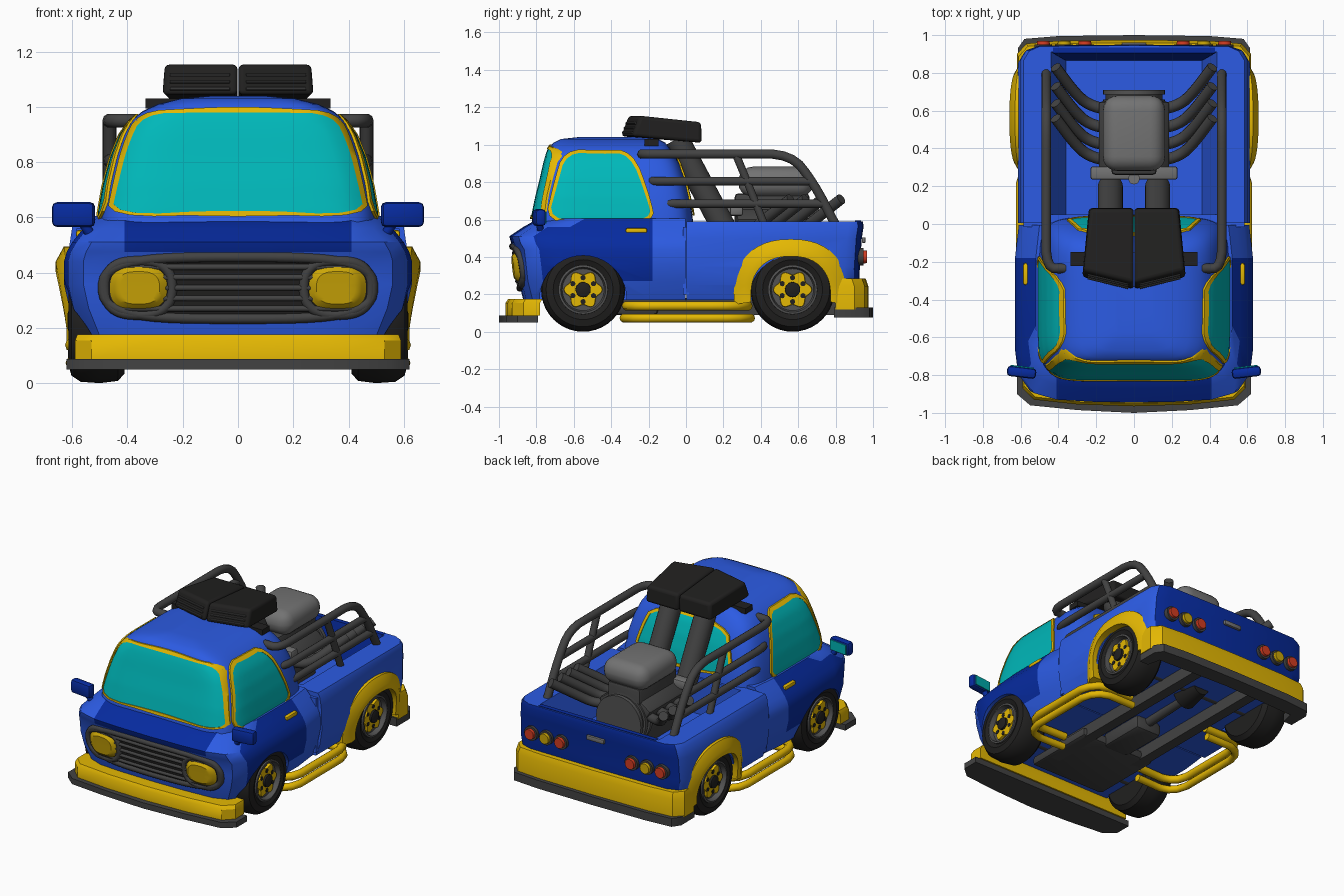
import bpy, bmesh, math
from mathutils import Vector, Matrix, Euler
from mathutils.bvhtree import BVHTree

if "Cube" in bpy.data.objects:
    bpy.data.objects.remove(bpy.data.objects["Cube"])
def mat(name, *rgb):
    m = bpy.data.materials.new(name)
    m.diffuse_color = (*rgb, 1)
    m.use_nodes = True
    m.node_tree.nodes["Principled BSDF"].inputs["Base Color"].default_value = m.diffuse_color
    return m
BLUE, NAVY = mat("blue", .025, .105, .77), mat("dark_blue", .002, .024, .35)
YELLOW, TEAL = mat("yellow", .78, .48, .001), mat("teal_glass", 0, .48, .49)
STEEL, BLACK = mat("dark_grey", .055, .055, .055), mat("black", .015, .0145, .014)
GREY, RED = mat("engine_grey", .17, .17, .17), mat("red", .65, .045, .015)
LAMP, RIM = mat("lamp_yellow", .6, .38, .002), mat("rim_grey", .085, .085, .085)
def link(name, data, m):
    data.materials.append(m)
    o = bpy.data.objects.new(name, data)
    bpy.context.collection.objects.link(o)
    return o
def finish(name, bm, m, face=None):
    bmesh.ops.recalc_face_normals(bm, faces=bm.faces)
    if face and sum((f.normal * f.calc_area() for f in bm.faces), Vector()).dot(face) < 0:
        bmesh.ops.reverse_faces(bm, faces=bm.faces)
    me = bpy.data.meshes.new(name)
    bm.to_mesh(me)
    return link(name, me, m)
def loft(name, rings, m, cap=(True, True), face=None):
    bm = bmesh.new()
    vs = [[bm.verts.new(p) for p in r] for r in rings]
    for a, b in zip(vs, vs[1:]):
        for i in range(len(a)): bm.faces.new((a[i - 1], a[i], b[i], b[i - 1]))
    for on, end in zip(cap, (vs[0], vs[-1])):
        if on: bm.faces.new(end)
    return finish(name, bm, m, face)
def box(name, c, size, m, bevel=0, rot=(0, 0, 0), seg=2):
    bm = bmesh.new()
    bmesh.ops.create_cube(bm, size=1, matrix=Matrix.Diagonal((*size, 1)))
    if bevel: bmesh.ops.bevel(bm, geom=bm.edges[:], offset=bevel, segments=seg, affect='EDGES', profile=.5)
    bmesh.ops.transform(bm, matrix=Matrix.Translation(c) @ Euler(rot).to_matrix().to_4x4(), verts=bm.verts)
    return finish(name, bm, m)
def cyl(name, a, b, r, m, n=24, r2=None):
    a, b, bm = Vector(a), Vector(b), bmesh.new()
    M = Matrix.Translation((a + b) / 2) @ (b - a).to_track_quat('Z', 'Y').to_matrix().to_4x4()
    bmesh.ops.create_cone(bm, cap_ends=True, segments=n, radius1=r, radius2=r2 or r, depth=(b - a).length, matrix=M)
    return finish(name, bm, m)
def chaikin(p, closed, n=2):
    p = [Vector(q) for q in p]
    for _ in range(n):
        q = [a.lerp(b, t) for a, b in zip(p, p[1:] + p[:closed]) for t in (.25, .75)]
        p = q if closed else [p[0]] + q + [p[-1]]
    return p
def tube(name, pts, r, m, closed=False, smooth=2):
    cu = bpy.data.curves.new(name, 'CURVE')
    cu.dimensions, cu.bevel_depth, cu.bevel_resolution, cu.use_fill_caps = '3D', r, 3, True
    p, s = chaikin(pts, closed, smooth), cu.splines.new('POLY')
    s.points.add(len(p) - 1)
    for k, q in zip(s.points, p): k.co = (*q, 1)
    s.use_cyclic_u = closed
    link(name, cu, m)
def ring(half, z, k=1):
    return [(x * k, y * k, z) for x, y in half + [(-x, y) for x, y in reversed(half) if x > 1e-6]]
def prism(name, half, z0, z1, m, k=1):
    loft(name, [ring(half, z0), ring(half, z1 * .75 + z0 * .25), ring(half, z1, k)], m)
def cut(o, cutter):
    md = o.modifiers.new("cut", 'BOOLEAN')
    md.operation, md.object, md.solver = 'DIFFERENCE', cutter, 'EXACT'
    bpy.context.view_layer.objects.active = o
    bpy.ops.object.modifier_apply(modifier=md.name)
    bpy.data.objects.remove(cutter)
def paint(o, m, rule):
    o.data.materials.append(m)
    for f in o.data.polygons: f.material_index = int(rule(f.center, f.normal))
    return BVHTree.FromPolygons([v.co for v in o.data.vertices], [p.vertices[:] for p in o.data.polygons])
def project(bvh, pts, axis, s, off):
    out, d = [], Vector((-s, 0, 0)) if axis == 'x' else Vector((0, -s, 0))
    for a, b in pts:
        org = (Vector((0, a, b)) if axis == 'x' else Vector((a, 0, b))) - 2 * d
        out.append((bvh.ray_cast(org, d)[0] or bvh.find_nearest(org + 1.4 * d)[0]) - d * off)
    return out
def plate(name, bvh, outline, axis, s, m, off=.007, bulge=0, band=None, pipe=None, rounds=2):
    """Sheet wrapped on a surface, with an optional flat band or pipe as border."""
    p, o, face = chaikin(outline, True, rounds), [], Vector((s, 0, 0) if axis == 'x' else (0, s, 0))
    for a, b in zip(p, p[1:] + p[:1]):
        n = max(1, math.ceil((b - a).length / .04))
        o += [a.lerp(b, t / n) for t in range(n)]
    c = sum(o, Vector((0, 0))) / len(o)
    loft(name, [project(bvh, [c + (q - c) * k for q in o], axis, s, off + bulge * min(1, 4 * (1 - k)))
         for k in (1, .93, .85, .74, .62, .5, .38, .26, .14, .04)], m, (False, True), face)
    if band:
        grow = [q + (q - c).normalized() * .02 for q in o]
        loft(name + "_frame", [project(bvh, r, axis, s, h) for r, h in ((grow, .002), (grow, .012), (o, .012), (o, .003))],
             band, (False, False), face)
    if pipe: tube(name + "_ring", project(bvh, o, axis, s, .003), .019, pipe, True, 0)
def oval(cx, cz, a, b, e=.55, f=.7, n=24):
    pw = lambda v, e: math.copysign(abs(v) ** e, v)
    ang = [2 * math.pi * (i + .5) / n for i in range(n)]
    return [(cx + a * pw(math.cos(t), e), cz + b * pw(math.sin(t), f)) for t in ang]
# front body: stacked plan outlines (z, half width, nose y)
body = loft("front_body", [ring([(0, f), (.22, f + .004), (.41, f + .015), (w - .07, f + .05), (w - .015, f + .13),
    (w, f + .25), (w, -.18), (w - .02, -.004)], z) for z, w, f in [(.17, .57, -.87), (.27, .61, -.895), (.36, .63, -.905),
    (.44, .63, -.915), (.475, .62, -.935), (.51, .6, -.945), (.56, .56, -.87), (.605, .52, -.79)]], BLUE)
body_tree = paint(body, NAVY, lambda c, n: (abs(n.x) > .7 and c.z > .27 and -.77 < c.y < -.18)
                  or (c.z > .475 and c.y < -.78 and abs(c.x) < .4 and n.y < -.2))
# pickup bed with open cavity
bed = loft("pickup_bed", [ring([(0, b), (.5, b - .005), (w - .03, b - .03), (w, b - .08), (w, .004)], z) for z, w, b in
    [(.17, .57, .91), (.25, .6, .925), (.35, .615, .93), (.5, .61, .94), (.565, .6, .95), (.59, .585, .945)]], BLUE)
paint(bed, NAVY, lambda c, n: n.y > .85)
cut(bed, loft("bed_cutter", [ring([(w, .05), (w, y)], z) for z, w, y in ((.35, .36, .87), (.7, .475, .93))], BLUE))
loft("tailgate_lining", [ring([(w, y), (w, y + .03)], z) for z, w, y in ((.36, .36, .865), (.594, .43, .905))], NAVY)
box("body_seam", (0, 0, .38), (1.17, .03, .36), BLUE)
for o, y, s in ((body, -.55, 1), (body, -.55, -1), (bed, .57, 1), (bed, .57, -1)):
    cut(o, cyl("arch_cutter", (s * .425, y, .175), (s * .8, y, .175), .232, BLACK, 40))
# cab: stacked rounded outlines (z, half width, front, back)
cab = loft("cab", [[(x, y, z) for x, y in oval(0, (f + b) / 2, w, (b - f) / 2, .31, .31, 72)] for z, w, f, b in
    [(.55, .505, -.83, .04), (.62, .5, -.82, .035), (.72, .482, -.8, .02), (.82, .455, -.775, -.005),
     (.9, .422, -.757, -.035), (.95, .387, -.743, -.065), (.985, .345, -.73, -.09), (1.01, .29, -.71, -.11),
     (1.03, .21, -.67, -.15), (1.04, .1, -.58, -.25)]], BLUE)
cab_tree = paint(cab, NAVY, lambda c, n: False)
# windows
plate("windshield", cab_tree, [(-.46, .605), (0, .63), (.46, .605), (.435, .72), (.4, .86), (.345, .975), (.15, .98),
      (-.15, .98), (-.345, .975), (-.4, .86), (-.435, .72)], 'y', -1, TEAL, band=YELLOW)
plate("rear_window", cab_tree, [(-.35, .64), (.35, .64), (.31, .8), (.26, .93), (-.26, .93), (-.31, .8)], 'y', 1, TEAL, band=YELLOW)
for s in (1, -1):
    plate("side_window", cab_tree, [(-.74, .595), (-.45, .6), (-.18, .595), (-.21, .72), (-.3, .955), (-.45, .95),
          (-.64, .96), (-.69, .78)], 'x', s, TEAL, band=YELLOW)
    plate("headlight_socket", body_tree, oval(s * .36, .345, .122, .098, .75, .8), 'y', -1, BLACK, .012, pipe=STEEL, rounds=1)
    plate("headlight", body_tree, oval(s * .36, .345, .104, .08, .7, .8), 'y', -1, LAMP, .014, .02, rounds=1)
# grille
plate("grille_back", body_tree, oval(0, .345, .49, .112), 'y', -1, BLACK, pipe=STEEL, rounds=1)
for z in (.27, .307, .345, .383, .42):
    tube("grille_bar", project(body_tree, [(-.43 + .043 * i, z) for i in range(21)], 'y', -1, .008), .011, STEEL, smooth=0)
# bumpers and lips
prism("front_bumper", [(0, -.965), (.3, -.955), (.53, -.93), (.59, -.87), (.59, -.78)], .088, .176, YELLOW, .985)
prism("front_lip", [(0, -1), (.3, -.985), (.55, -.96), (.62, -.9), (.62, -.79)], .05, .088, STEEL)
prism("rear_bumper", [(0, .975), (.4, .97), (.57, .955), (.62, .9), (.62, .8), (.55, .8), (.53, .88), (0, .9)], .12, .285, YELLOW, .985)
prism("rear_lip", [(0, 1), (.4, .995), (.58, .98), (.615, .93), (.615, .79), (.55, .79), (.53, .88), (0, .9)], .075, .13, STEEL)
box("tailgate_handle", (0, .95, .49), (.13, .02, .03), GREY, .006)
for s in (1, -1):
    for x, m in ((.26, RED), (.37, LAMP), (.48, RED)):  # tail lights
        cyl("light_ring", (s * x, .9, .4), (s * x, .95, .4), .047, STEEL)
        cyl("tail_light", (s * x, .9, .4), (s * x, .968, .4), .04, m, r2=.033)
    # rear wheel flare, widest at its shoulders
    rings = []
    for t in [math.radians(-6 + 8 * i) for i in range(25)]:
        c, d = (math.copysign(abs(v) ** .85, v) for v in (math.cos(t), math.sin(t)))
        w = .62 + .04 * max(0, math.sin(t))
        rings.append([(s * x, .56 + r * c, .19 + r * d) for r, x in
                      ((.213, .5), (.213, w), (.25, w), (.305, w - .03), (.305, .5))])
    loft("rear_flare", rings, YELLOW)
    for y in (-.55, .57):  # wheels
        def turn(name, prof, m, n=40, lobe=0):
            ang = [(2 * math.pi * i / n, lobe * math.cos(12 * math.pi * i / n)) for i in range(n)]
            loft(name, [[(s * x, y + (r + l) * math.cos(a), .225 + (r + l) * math.sin(a)) for a, l in ang] for x, r in prof], m)
        turn("tyre", [(.41, .12), (.41, .19), (.435, .217), (.5, .225), (.57, .22), (.603, .198), (.613, .16), (.6, .13), (.57, .125)], BLACK)
        turn("rim", [(.56, .134), (.612, .132), (.614, .12), (.582, .112)], RIM)
        turn("rim_star", [(.575, .093), (.598, .09)], YELLOW, 48, .012)
        turn("hub", [(.575, .042), (.612, .04), (.618, .025)], BLACK, 20)
        for a in [math.pi * (k + .5) / 3 for k in range(6)]:
            p, q = y + .064 * math.cos(a), .225 + .064 * math.sin(a)
            cyl("rim_hole", (s * .58, p, q), (s * .6, p, q), .014, BLACK, 10)
    for z, r, e in ((.138, .026, .33), (.073, .024, .345)):
        tube("side_step", [(s * .3, .02 - e, z), (s * .6, .01 - e, z), (s * .6, 0, z), (s * .6, e, z), (s * .3, e, z)], r, YELLOW)
    # door handle and mirror
    box("door_handle", (s * .567, -.265, .54), (.04, .115, .028), YELLOW, .01)
    box("side_mirror", (s * .595, -.785, .61), (.155, .055, .09), NAVY, .018, (0, 0, s * .12))
    box("mirror_glass", (s * .592, -.756, .61), (.125, .006, .065), TEAL, 0, (0, 0, s * .12))
    tube("mirror_stem", [(s * .49, -.75, .52), (s * .53, -.775, .53), (s * .56, -.785, .58)], .018, NAVY)
    # bed rails
    X = s * .465
    tube("top_rail", [(s * .36, -.235, .95), (X, -.235, .95), (X, 0, .95), (X, .3, .95), (X, .56, .95), (X, .68, .8), (X, .8, .57)], .026, STEEL)
    for z, a, b in ((.805, -.19, .68), (.685, -.13, .745)):
        tube("side_rail", [(s * .39, a, z), (X, a, z), (X, .1, z), (X, b, z)], .024, STEEL)
    tube("rail_post", [(X, .27, .94), (X, .32, .82), (X, .42, .57)], .022, STEEL)
    # air scoop, slats and duct
    plan = [(.002, -.35, 1.045), (.275, -.285, 1.045), (.24, .085, 1.01), (.002, .085, 1.01)]
    scoop = loft("air_scoop", [[(s * x, y, z) for x, y, z in plan],
                 [(s * x * .97, y + (.04 if y < 0 else -.005), z + .11) for x, y, z in plan]], BLACK)
    bv = scoop.modifiers.new("soft", 'BEVEL')
    bv.width, bv.segments = .018, 3
    for z, y in ((1.065, -.338), (1.09, -.328), (1.115, -.319)):
        cyl("scoop_slat", (s * .03, y, z), (s * .245, y + .051, z), .006, STEEL, 8)
    cyl("intake_duct", (s * .125, -.05, 1.03), (s * .125, .2, .56), .066, STEEL)
    # exhaust headers, cylinder bank and chassis rail
    for y in (.36, .44, .53, .63):
        tube("exhaust_pipe", [(s * .12, y - .03, .56), (s * .24, y, .55), (s * .31, y + .06, .6), (s * .415, y + .2, .71)], .03, STEEL)
    box("cylinder_bank", (s * .1, .46, .57), (.12, .38, .16), STEEL, .02, (0, s * .6, 0))
    box("chassis_rail", (s * .22, .2, .13), (.07, 1.4, .08), STEEL)
# engine
box("scoop_bar", (0, -.185, 1.012), (.67, .075, .036), BLACK)
box("engine_block", (0, .46, .54), (.24, .4, .4), STEEL, .02)
box("supercharger", (0, .48, .8), (.33, .4, .165), GREY, .078, seg=5)
box("intake_manifold", (0, .27, .65), (.46, .07, .06), GREY, .012)
cyl("manifold_cap", (0, .24, .62), (0, .24, .7), .03, GREY)
for k, r in enumerate((.165, .15, .165, .15, .165)):
    cyl("engine_pulley", (0, .585 + .025 * k, .52), (0, .61 + .025 * k, .52), r, STEEL if k % 2 else RIM, 28)
# underside
box("skid_plate", (0, -.4, .12), (.56, .5, .06), STEEL, .02)
box("gearbox", (0, -.02, .13), (.2, .34, .1), STEEL, .03)
cyl("drive_shaft", (0, .1, .15), (0, .57, .17), .03, STEEL, 16)
for y in (-.55, .57): cyl("axle", (-.45, y, .2), (.45, y, .2), .035, STEEL, 16)
cyl("differential", (0, .49, .19), (0, .65, .19), .09, BLACK, 20, .06)
# smooth shading with sharp edges
for o in bpy.data.objects: o.select_set(o.type == 'MESH')
bpy.ops.object.shade_smooth_by_angle(angle=math.radians(35))
